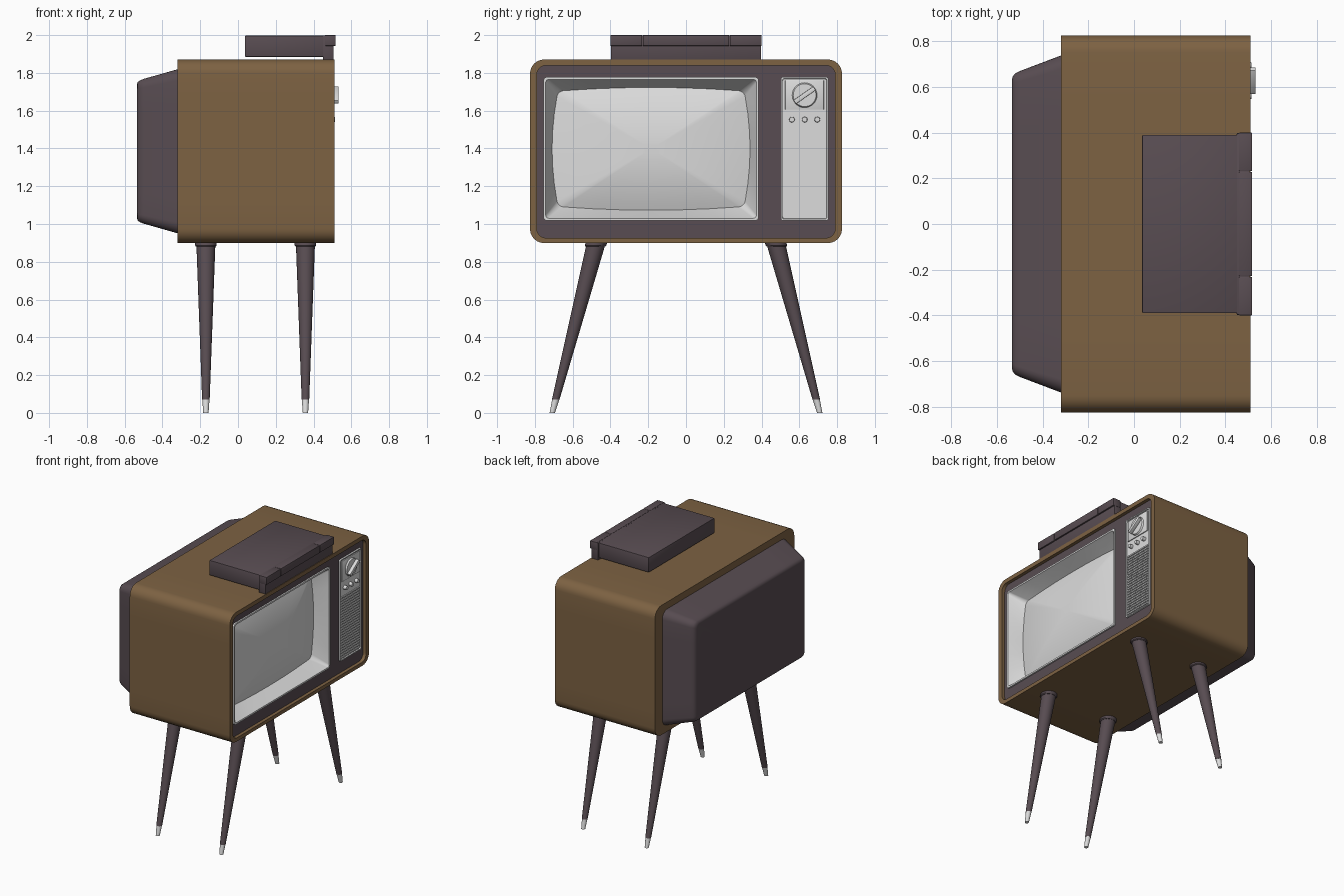
import bpy, bmesh, math
from mathutils import Matrix, Vector

if "Cube" in bpy.data.objects:
    bpy.data.objects.remove(bpy.data.objects["Cube"])


def material(name, rgb):
    m = bpy.data.materials.new(name)
    m.diffuse_color = (*rgb, 1)
    m.use_nodes = True
    m.node_tree.nodes["Principled BSDF"].inputs["Base Color"].default_value = m.diffuse_color
    return m


BROWN = material("wood brown", (0.205, 0.122, 0.055))
DARK = material("dark plum grey", (0.098, 0.073, 0.084))
LIGHT = material("light grey", (0.72, 0.72, 0.72))


def finish(name, bm, mat, angle=35):
    me = bpy.data.meshes.new(name)
    bm.to_mesh(me)
    bm.free()
    me.materials.append(mat)
    ob = bpy.data.objects.new(name, me)
    bpy.context.collection.objects.link(ob)
    bpy.ops.object.select_all(action='DESELECT')
    ob.select_set(True)
    bpy.context.view_layer.objects.active = ob
    bpy.ops.object.shade_smooth_by_angle(angle=math.radians(angle))
    return ob


def section(x, cy, cz, hy, hz, r, bulge=0.0, arc=6, edge=6):
    """Rounded rectangle in the yz plane, optionally barrel shaped."""
    arcs = []
    for k, (sy, sz) in enumerate([(1, 1), (-1, 1), (-1, -1), (1, -1)]):
        arcs.append([(sy * (hy - r) + r * math.cos((k + i / arc) * math.pi / 2),
                      sz * (hz - r) + r * math.sin((k + i / arc) * math.pi / 2))
                     for i in range(arc + 1)])
    pts = []
    for k in range(4):
        pts += arcs[k]
        a, b = Vector(arcs[k][-1]), Vector(arcs[(k + 1) % 4][0])
        pts += [tuple(a.lerp(b, j / edge)) for j in range(1, edge)]
    return [(x, cy + y * (1 - bulge * (z / hz) ** 2), cz + z * (1 - bulge * (y / hy) ** 2))
            for y, z in pts]


def loft(name, sections, mat, start=True, end=True, angle=35):
    bm = bmesh.new()
    rings = [[bm.verts.new(p) for p in s] for s in sections]
    n = len(rings[0])
    for a, b in zip(rings, rings[1:]):
        for i in range(n):
            j = (i + 1) % n
            bm.faces.new((a[i], a[j], b[j], b[i]))
    if start:
        bm.faces.new(rings[0][::-1])
    if end:
        bm.faces.new(rings[-1])
    return finish(name, bm, mat, angle)


def box(name, x, y, z, mat, bevel=0.0):
    bm = bmesh.new()
    bmesh.ops.create_cube(bm, size=1)
    for v in bm.verts:
        for i, (lo, hi) in enumerate((x, y, z)):
            v.co[i] = (lo + hi) / 2 + v.co[i] * (hi - lo)
    if bevel:
        bmesh.ops.bevel(bm, geom=bm.edges[:], offset=bevel, segments=2, affect='EDGES', profile=0.5)
    return finish(name, bm, mat)


def disc(name, x0, x1, y, z, r, mat, taper=0.9):
    bm = bmesh.new()
    m = Matrix.Translation(((x0 + x1) / 2, y, z)) @ Matrix.Rotation(math.pi / 2, 4, 'Y')
    bmesh.ops.create_cone(bm, cap_ends=True, segments=32, radius1=r, radius2=r * taper,
                          depth=x1 - x0, matrix=m)
    return finish(name, bm, mat)


# Wooden cabinet with a recessed front
loft("cabinet", [
    section(-0.32, 0, 1.385, 0.826, 0.486, 0.075),
    section(0.51, 0, 1.385, 0.826, 0.486, 0.075),
    section(0.51, 0, 1.383, 0.79, 0.457, 0.05),
    section(0.36, 0, 1.383, 0.79, 0.457, 0.05)], BROWN)

# Tapered back cover
loft("back_cover", [
    section(-0.535, 0, 1.385, 0.63, 0.352, 0.03),
    section(-0.531, 0, 1.385, 0.647, 0.366, 0.035),
    section(-0.52, 0, 1.385, 0.66, 0.375, 0.04),
    section(-0.50, 0, 1.385, 0.67, 0.383, 0.045),
    section(-0.31, 0, 1.385, 0.742, 0.437, 0.06)], DARK)

# Dark front panel with the screen opening
SY, SZ = -0.185, 1.398
loft("front_panel", [
    section(0.485, 0, 1.383, 0.79, 0.457, 0.05),
    section(0.485, SY, SZ, 0.57, 0.38, 0.02)], DARK, False, False)

# Screen surround: thin rim, then walls sloping in to the tube
loft("screen_surround", [
    section(0.485, SY, SZ, 0.57, 0.38, 0.02),
    section(0.496, SY, SZ, 0.57, 0.38, 0.02),
    section(0.496, SY, SZ, 0.558, 0.368, 0.018),
    section(0.486, SY, SZ, 0.554, 0.364, 0.018),
    section(0.39, SY, SZ, 0.524, 0.325, 0.03, 0.06)], LIGHT, False, False)

# Bulging picture tube
loft("screen", [
    section(0.39 + 0.06 * (1 - s * s), SY, SZ, 0.524 * s, 0.325 * s, 0.03 * s, 0.06 * s)
    for s in (1, 0.9, 0.78, 0.65, 0.5, 0.35, 0.2, 0.08)], LIGHT, False, True)

# Control panel with raised rim and dial plate
PY, PZ = 0.628, 1.398
loft("control_panel", [
    section(0.48, PY, PZ, 0.126, 0.38, 0.012),
    section(0.498, PY, PZ, 0.126, 0.38, 0.012),
    section(0.498, PY, PZ, 0.118, 0.372, 0.01),
    section(0.490, PY, PZ, 0.116, 0.370, 0.01)], LIGHT)
box("dial_plate", (0.488, 0.497), (0.525, 0.73), (1.605, 1.762), LIGHT, 0.003)
disc("dial", 0.495, 0.508, PY, 1.682, 0.067, LIGHT)
handle = box("dial_handle", (0.505, 0.533), (-0.064, 0.064), (-0.012, 0.012), LIGHT, 0.003)
handle.data.transform(Matrix.Translation((0, PY, 1.682)) @ Matrix.Rotation(math.radians(35), 4, 'X'))
for i in range(3):
    disc(f"small_knob_{i + 1}", 0.488, 0.514, 0.561 + 0.067 * i, 1.553, 0.015, LIGHT)

# Speaker grille slats
for i in range(24):
    z = 1.04 + i * 0.0195
    box(f"grille_slat_{i + 1}", (0.488, 0.497), (0.52, 0.738), (z - 0.005, z + 0.005), LIGHT)

# Flat box on top of the cabinet, with a stepped front
box("top_box", (0.036, 0.46), (-0.39, 0.39), (1.885, 1.997), DARK, 0.004)
box("top_box_front", (0.45, 0.506), (-0.398, 0.398), (1.869, 1.998), DARK, 0.003)
for name, y in (("left", (-0.4, -0.232)), ("middle", (-0.228, 0.228)), ("right", (0.232, 0.4))):
    box("top_box_flap_" + name, (0.46, 0.517), y, (1.943, 2.0), DARK, 0.003)


# Splayed tapered legs with flanges and light tips
def leg_part(name, x, side, rings, mat):
    bm_rings = []
    for z, r in rings:
        y = side * (0.708 - 0.233 * z / 0.9)
        bm_rings.append([(x + r * math.cos(a), y + r * math.sin(a), z)
                         for a in (i * math.tau / 24 for i in range(24))])
    loft(name, bm_rings, mat)


for xn, x in (("back", -0.17), ("front", 0.357)):
    for sn, side in (("left", -1), ("right", 1)):
        tag = f"{xn}_{sn}_leg"
        leg_part(tag + "_tip", x, side, [(0, 0.014), (0.07, 0.019)], LIGHT)
        leg_part(tag, x, side, [(0.07, 0.020), (0.885, 0.050)], DARK)
        leg_part(tag + "_flange", x, side, [(0.88, 0.052), (0.886, 0.057), (0.902, 0.057)], DARK)
